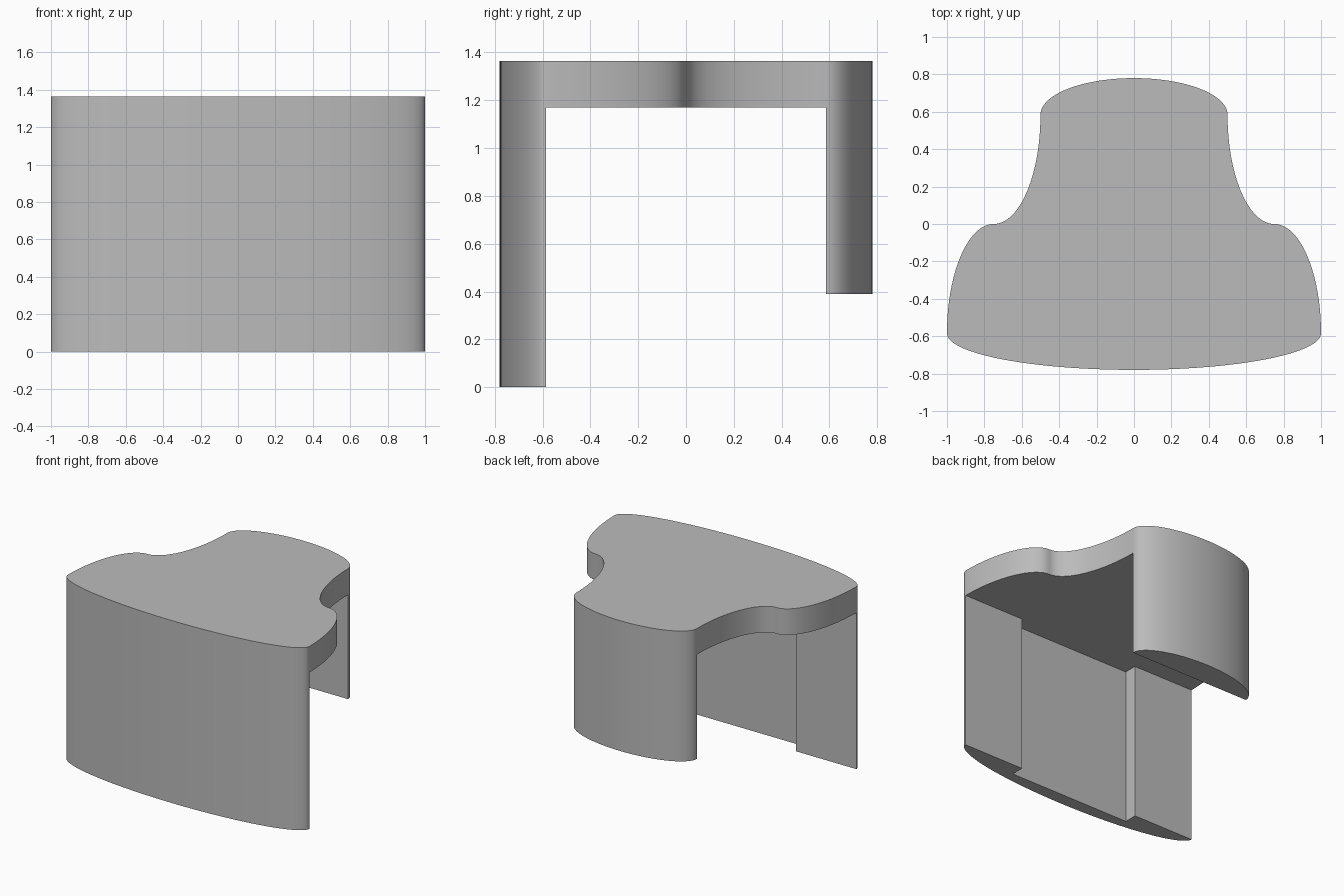
import bpy
import bmesh
from math import sin, cos, pi

if "Cube" in bpy.data.objects:
    bpy.data.objects.remove(bpy.data.objects["Cube"], do_unlink=True)

U = 0.195          # design module
STEPS = 24         # segments per quarter ellipse
HEIGHT = 7 * U

grey = bpy.data.materials.new("plain grey")
grey.use_nodes = True
colour = (0.5, 0.5, 0.5, 1)
grey.diffuse_color = colour
grey.node_tree.nodes["Principled BSDF"].inputs["Base Color"].default_value = colour


def quarter(cx, cy, rx, ry, start, end):
    """Points along a quarter ellipse, leaving out the last one."""
    angles = [start + (end - start) * i / STEPS for i in range(STEPS)]
    return [(cx + rx * cos(a), cy + ry * sin(a)) for a in angles]


def prism(name, points, low, high):
    bm = bmesh.new()
    base = bm.faces.new([bm.verts.new((x, y, low)) for x, y in points])
    top = bmesh.ops.extrude_face_region(bm, geom=[base])["geom"]
    verts = [v for v in top if isinstance(v, bmesh.types.BMVert)]
    bmesh.ops.translate(bm, verts=verts, vec=(0, 0, high - low))
    bmesh.ops.recalc_face_normals(bm, faces=bm.faces)
    mesh = bpy.data.meshes.new(name)
    bm.to_mesh(mesh)
    bm.free()
    obj = bpy.data.objects.new(name, mesh)
    bpy.context.collection.objects.link(obj)
    return obj


def cut(target, half_width, y0, y1, top):
    """Cut away a block that reaches down past the ground."""
    w = half_width
    cutter = prism("cutter", [(-w, y0), (w, y0), (w, y1), (-w, y1)], -0.5, top)
    cutter.hide_render = True
    mod = target.modifiers.new("cut", 'BOOLEAN')
    mod.operation = 'DIFFERENCE'
    mod.solver = 'EXACT'
    mod.object = cutter
    bpy.context.view_layer.objects.active = target
    bpy.ops.object.modifier_apply(modifier=mod.name)
    bpy.data.objects.remove(cutter, do_unlink=True)


# Bell-shaped outline: front bow, bulging shoulder, hollow waist, back bow
right = quarter(0, -3 * U, 1, U, -pi / 2, 0)
right += quarter(0.75, -3 * U, 0.25, 3 * U, 0, pi / 2)
right += quarter(0.75, 3 * U, 0.25, 3 * U, -pi / 2, -pi)
right += quarter(0, 3 * U, 0.5, U, 0, pi / 2)
right.append((0, 4 * U))
outline = right + [(-x, y) for x, y in reversed(right[1:-1])]

shell = prism("curved_stand", outline, 0, HEIGHT)

# Open space under the top, short back wall, recess inside the front wall
cut(shell, 1.5, -3 * U, 3 * U, 6 * U)
cut(shell, 1.5, 2 * U, 6 * U, 2 * U)
cut(shell, 0.5, -3.5 * U, 0, 6 * U)

shell.data.materials.clear()
shell.data.materials.append(grey)
for face in shell.data.polygons:
    face.material_index = 0

bpy.ops.object.select_all(action='DESELECT')
shell.select_set(True)
bpy.context.view_layer.objects.active = shell
bpy.ops.object.shade_smooth_by_angle(angle=pi / 6)
